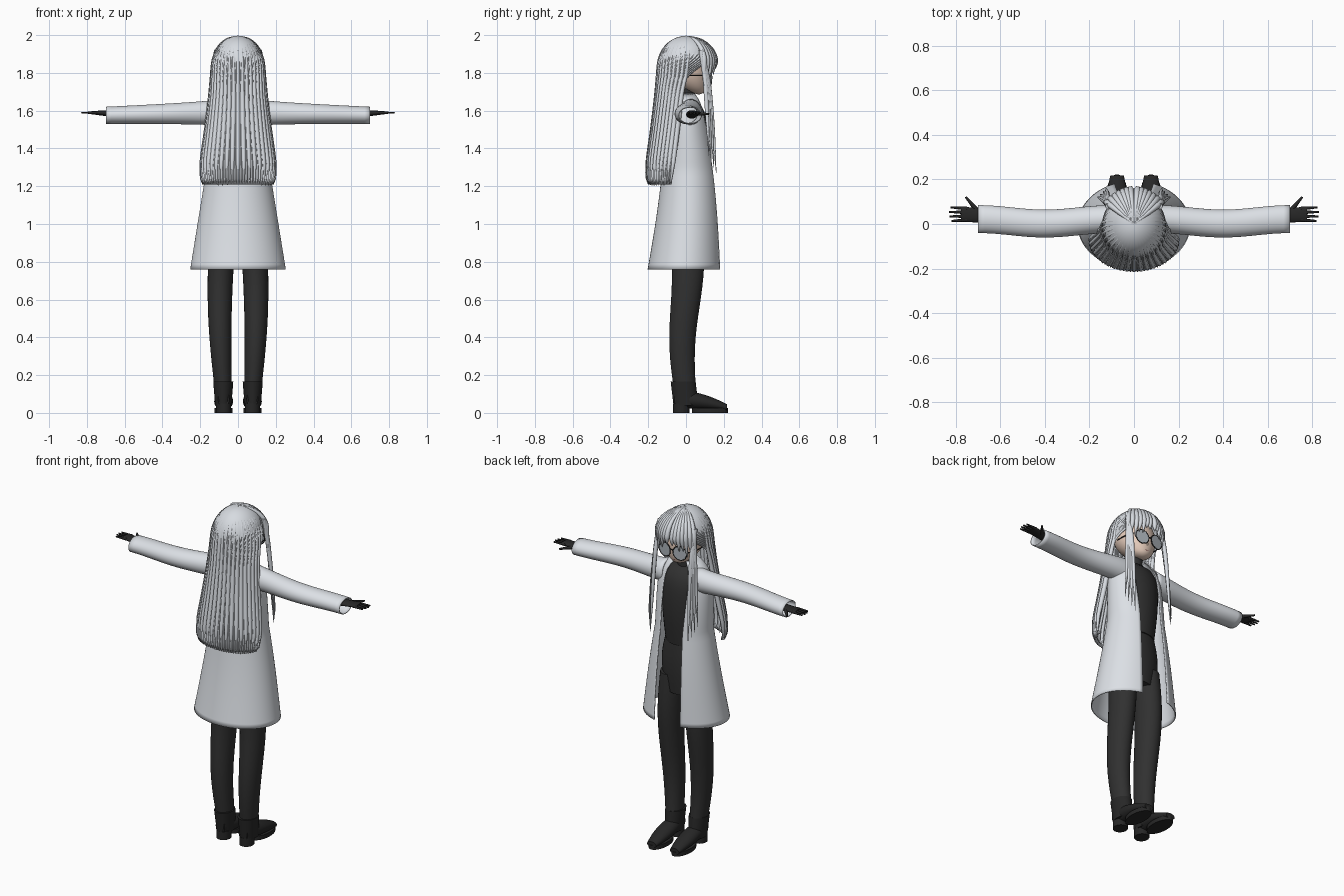
import bpy, bmesh, math, random
from mathutils import Vector

random.seed(4)
cube = bpy.data.objects.get("Cube")
if cube:
    bpy.data.objects.remove(cube)


def material(name, *rgb):
    mat = bpy.data.materials.new(name)
    mat.use_nodes = True
    mat.diffuse_color = (*rgb, 1)
    mat.node_tree.nodes["Principled BSDF"].inputs["Base Color"].default_value = (*rgb, 1)
    return mat


HAIR = material("silver hair", .68, .71, .75)
WHITE = material("white cloth", .72, .75, .79)
BLACK = material("black cloth", .03, .03, .03)
LEATHER = material("black leather", .02, .02, .02)
SKIN = material("skin", .82, .63, .52)
LENS = material("grey lens", .42, .46, .5)
MOUTH = material("mouth", .3, .1, .1)
SIDES = (("left", -1), ("right", 1))
AXES = {'z': (0, 1, 2), 'x': (2, 1, 0), 'y': (1, 2, 0)}


def mix(start, end, t):
    return start + (end - start) * t


def swell(t):
    return math.sin(math.pi * t)


def finish(ob, mat):
    ob.data.materials.append(mat)
    bpy.ops.object.select_all(action='DESELECT')
    ob.select_set(True)
    bpy.context.view_layer.objects.active = ob
    bpy.ops.object.shade_smooth_by_angle(angle=math.radians(50))


def ring_point(ring, angle):
    """A ring is: height, centre and radius across, centre and radius in depth."""
    height, centre, radius, depth_centre, depth_radius = ring
    return Vector((centre + radius * math.sin(angle),
                   depth_centre - depth_radius * math.cos(angle), height))


def loft(name, section, mat, axis='z', side=1, segments=32, steps=12,
         span=lambda t: 180, thickness=0, ripple=0):
    """Skin a section rule from t = 0 to 1; shells with thickness stay open."""
    bm = bmesh.new()
    rows = []
    for step in range(steps + 1):
        t = step / steps
        reach = math.radians(span(t))
        row = []
        for i in range(segments + 1):
            p = ring_point(section(t), mix(-reach, reach, i / segments))
            if i % 2:
                p.xy *= 1 - ripple
            p = Vector([p[k] for k in AXES[axis]])
            p.x *= side
            row.append(bm.verts.new(p))
        rows.append(row)
    for low, high in zip(rows, rows[1:]):
        for i in range(segments):
            bm.faces.new((low[i], low[i + 1], high[i + 1], high[i]))
    bmesh.ops.remove_doubles(bm, verts=bm.verts, dist=.00001)
    if not thickness:
        bmesh.ops.holes_fill(bm, edges=bm.edges, sides=0)
    bmesh.ops.recalc_face_normals(bm, faces=bm.faces)
    mesh = bpy.data.meshes.new(name)
    bm.to_mesh(mesh)
    bm.free()
    ob = bpy.data.objects.new(name, mesh)
    bpy.context.collection.objects.link(ob)
    finish(ob, mat)
    if thickness:
        shell = ob.modifiers.new("thickness", 'SOLIDIFY')
        shell.thickness, shell.offset = thickness, 0


def strands(name, paths, mat, depth):
    """Tapered tubes; each path point is x, y, z and relative radius."""
    curve = bpy.data.curves.new(name, 'CURVE')
    curve.dimensions = '3D'
    curve.bevel_depth, curve.bevel_resolution, curve.use_fill_caps = depth, 1, True
    curve.resolution_u = 4
    for path in paths:
        spline = curve.splines.new('NURBS')
        spline.points.add(len(path) - 1)
        for point, (x, y, z, radius) in zip(spline.points, path):
            point.co, point.radius = (x, y, z, 1), radius
        spline.order_u, spline.use_endpoint_u = 3, True
    curve.materials.append(mat)
    bpy.context.collection.objects.link(bpy.data.objects.new(name, curve))


# Hips, sweater and turtleneck
def hips(t):
    return mix(.9, 1.23, t), 0, .115 + .03 * swell(t), 0, .09 + .01 * swell(t)


def sweater(t):
    shoulder = 1 - .6 * t ** 12
    return mix(1.2, 1.66, t), 0, mix(.115, .14, t) * shoulder, .02 * swell(t), .1 * shoulder


def collar(t):
    return mix(1.6, 1.72, t), 0, .047, 0, .048


loft("trousers_hips", hips, BLACK)
loft("sweater", sweater, BLACK)
loft("turtleneck", collar, BLACK, steps=2)


# Long flared coat, open down the front
def coat(t):
    slope = t ** 20
    width = max(mix(.25, .1, t), .165) * (1 - .65 * slope)
    depth = mix(.195, .095, t) * (1 - .4 * slope)
    return mix(.76, 1.69, t), 0, width, .02 * swell(t) - .005, depth


loft("coat", coat, WHITE, segments=64, steps=36, thickness=.006,
     span=lambda t: mix(160, 149, t))


# Rules for the limbs, each drawn once and mirrored
def sleeve(t):
    return (mix(.1, .7, t), mix(1.59, 1.575, t), mix(.07, .043, math.sqrt(t)),
            .012 + .01 * math.cos(math.tau * t), .06)


def glove(t):
    return mix(.6, .775, t), mix(1.58, 1.59, t), mix(.022, .009, t), mix(.03, .045, t), mix(.03, .034, t)


def leg(t):
    return (mix(.12, 1, t), .078 + .018 * swell(t), mix(.045, .07, t) + .006 * swell(t),
            -.005 - .015 * math.sin(math.tau * t), mix(.058, .095, t))


def boot_shaft(t):
    return mix(.04, .165, t), .078, mix(.043, .053, t), mix(0, -.015, t), .066


def boot_foot(t):
    top, bottom = mix(.12, .045, t * t), mix(.03, .01, t)
    return mix(-.06, .218, t), (top + bottom) / 2, (top - bottom) / 2, .076, .03 + .02 * swell(t)


def sole(t):
    return mix(0, .025, t), .076, .048, .128, .095


def heel(t):
    return mix(0, .05, t), .076, .04, -.025, .043


for label, side in SIDES:
    loft(label + "_sleeve", sleeve, WHITE, 'x', side, steps=20, thickness=.005)
    loft(label + "_glove", glove, LEATHER, 'x', side, steps=4)
    loft(label + "_leg", leg, BLACK, side=side, steps=16)
    loft(label + "_boot_shaft", boot_shaft, LEATHER, side=side, steps=3)
    loft(label + "_boot_foot", boot_foot, LEATHER, 'y', side)
    loft(label + "_sole", sole, LEATHER, side=side, steps=1)
    loft(label + "_heel", heel, LEATHER, side=side, steps=1)
    # Four fingers fanning out, and the thumb
    fingers = []
    for k in range(4):
        y, tip = .018 + .017 * k, .805 + .025 * swell((k + 1) / 5.5)
        fingers.append([(side * mix(.75, tip, t), mix(y, y * 1.2 - .008, t), 1.589, 1 - t / 2)
                        for t in (0, .5, 1)])
    fingers.append([(side * mix(.7, .755, t), mix(.055, .122, t), 1.583, 1.4 - t * .8)
                    for t in (0, .5, 1)])
    strands(label + "_fingers", fingers, LEATHER, .0085)


# Head with the chin pushed forward, nose and mouth
def head(t):
    radius = .113 * math.sqrt(swell(t))
    return mix(1.685, 1.965, t), 0, radius, .07 * (1 - t) ** 4, radius


loft("head", head, SKIN, steps=24)
strands("nose", [[(0, .112, 1.765, .4), (0, .12, 1.745, 1), (0, .105, 1.74, .6)]], SKIN, .007)
strands("mouth", [[(x, .11 - abs(x) / 3, 1.717, 1) for x in (-.015, 0, .015)]], MOUTH, .003)

# Round glasses
for label, side in SIDES:
    place = dict(location=(side * .05, .13, 1.775), rotation=(math.pi / 2, 0, -side * .15))
    bpy.ops.mesh.primitive_cylinder_add(vertices=32, radius=.04, depth=.003, **place)
    bpy.context.object.name = label + "_lens"
    finish(bpy.context.object, LENS)
    bpy.ops.mesh.primitive_torus_add(major_radius=.041, minor_radius=.003, major_segments=32,
                                     minor_segments=8, **place)
    bpy.context.object.name = label + "_lens_rim"
    finish(bpy.context.object, LEATHER)
    strands(label + "_glasses_arm", [[(side * .09, .124, 1.785, 1), (side * .12, .09, 1.785, 1),
                                      (side * .117, 0, 1.785, 1)]], LEATHER, .003)
strands("glasses_bridge", [[(x, .136 - abs(x) / 2, 1.785, 1) for x in (-.01, 0, .01)]], LEATHER, .003)


# Hair: round cap flaring into a long mane with tucked tips
def mane_drop(t):
    return .78 * t ** 1.6


def mane(t):
    drop = mane_drop(t)
    cap = math.sqrt(1 - max(0, 1 - drop / .15) ** 2)
    flare = .14 * drop ** 2 - .035 * t ** 30
    centre = (.012 - .12 * drop) * cap
    return 1.99 - drop, 0, .134 * cap + flare, centre, .145 * cap + flare + centre


def mane_span(t):
    return 90 + 90 * math.exp(-(mane_drop(t) / .16) ** 3)


loft("hair_shell", mane, HAIR, segments=80, steps=40, span=mane_span, thickness=.012, ripple=.03)

paths = []
for k in range(-10, 11):
    length = random.uniform(.98, 1.01)
    path = []
    for step in range(1, 17):
        t = step / 16 * length
        p = ring_point(mane(t), math.radians(min(mane_span(t), 95) * k / 10))
        path.append((*p, min(.3 + t * 1.5, 1.3) * (1 - t ** 16 * .8)))
    paths.append(path)
strands("mane_strands", paths, HAIR, .011)

# Fringe parted in the middle, curling over the forehead
fringe = []
for label, side in SIDES:
    for k in range(7):
        x = .016 + .018 * k
        path = []
        for step in range(6):
            angle = math.pi / 2 * step / 5
            path.append((side * x * math.sin(angle), (.16 - 4 * x * x) * math.sin(angle),
                         1.85 + .142 * math.cos(angle), .5 + math.sin(angle) * .8))
        path.append((side * x * 1.1, .155 - 4 * x * x, 1.82 - .015 * k + .02 * (k % 2), .1))
        fringe.append(path)
strands("fringe", fringe, HAIR, .012)

# Long locks in front of the shoulders
for label, side in SIDES:
    locks = []
    for k in range(4):
        x, y, end = .125 + .013 * k, .16 - .013 * k, 1.27 + .03 * k
        locks.append([(side * mix(.115, x, t), mix(.08, y, math.sqrt(t)), mix(1.92, end, t),
                       1.2 - t ** 3 * 1.1) for t in (0, .2, .4, .6, .8, 1)])
    strands(label + "_front_locks", locks, HAIR, .011)
